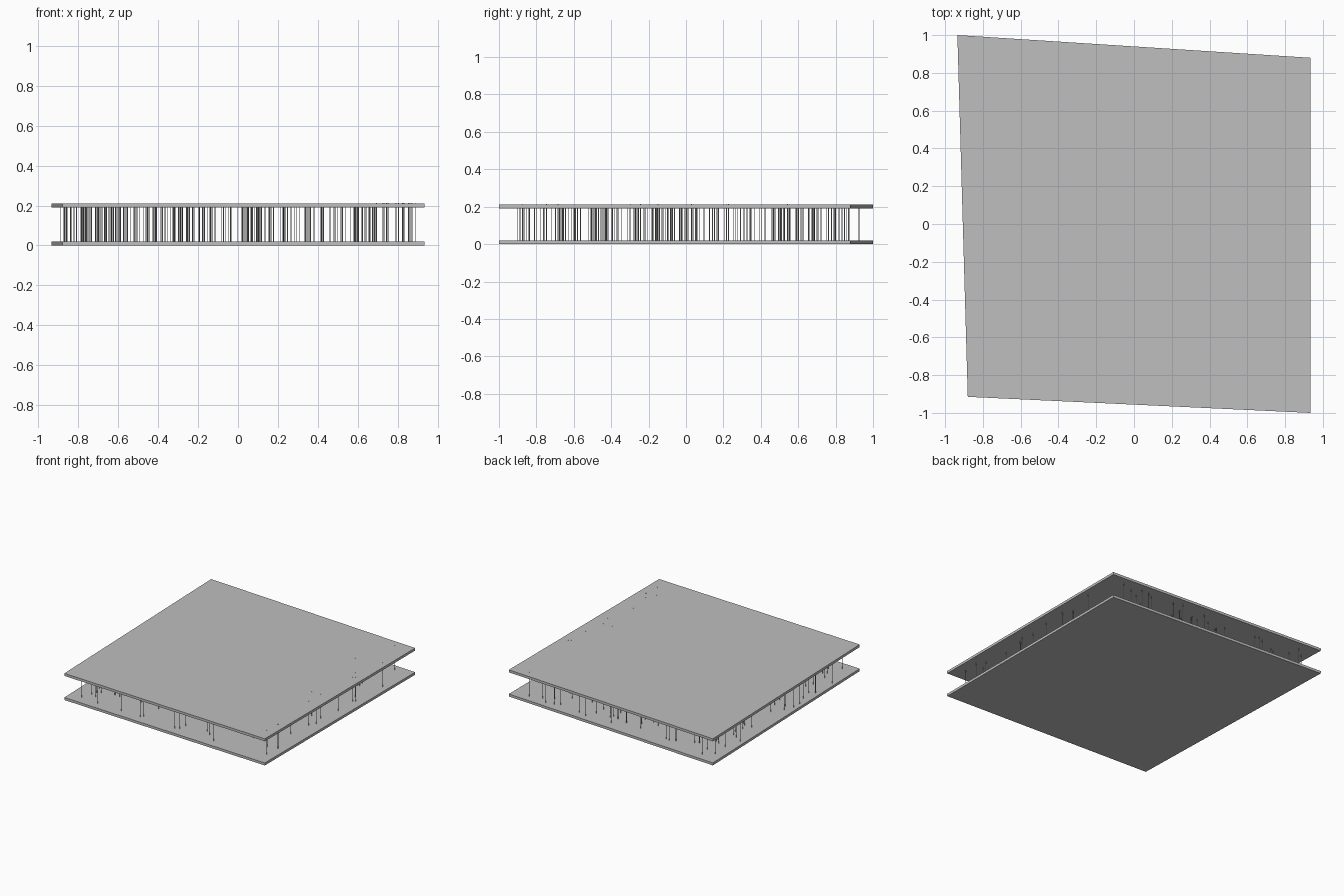
import bpy
import bmesh
import random
from mathutils import Vector, Matrix

cube = bpy.data.objects.get("Cube")
if cube:
    bpy.data.objects.remove(cube, do_unlink=True)

grey = bpy.data.materials.new("concrete grey")
grey.use_nodes = True
colour = (0.52, 0.52, 0.52, 1)
grey.diffuse_color = colour
grey.node_tree.nodes["Principled BSDF"].inputs["Base Color"].default_value = colour

# Plan outline shared by both slabs, counter-clockwise
OUTLINE = [Vector(p) for p in ((-0.88, -0.915), (0.935, -1), (0.935, 0.88), (-0.935, 1))]
THICK = 0.02
TOP = 0.211


def finish(name, bm):
    mesh = bpy.data.meshes.new(name)
    bm.to_mesh(mesh)
    bm.free()
    mesh.materials.append(grey)
    obj = bpy.data.objects.new(name, mesh)
    bpy.context.collection.objects.link(obj)
    return obj


def slab(name, base):
    bm = bmesh.new()
    face = bm.faces.new([bm.verts.new((p.x, p.y, base)) for p in OUTLINE])
    side = bmesh.ops.extrude_face_region(bm, geom=[face])["geom"]
    verts = [v for v in side if isinstance(v, bmesh.types.BMVert)]
    bmesh.ops.translate(bm, verts=verts, vec=(0, 0, THICK))
    bmesh.ops.recalc_face_normals(bm, faces=bm.faces)
    return finish(name, bm)


def plan_point(u, v):
    front = OUTLINE[0].lerp(OUTLINE[1], u)
    back = OUTLINE[3].lerp(OUTLINE[2], u)
    return front.lerp(back, v)


slab("lower_slab", 0)
slab("upper_slab", TOP - THICK)

# Thin scattered rods; those towards +x just pierce the upper slab
random.seed(7)
bm = bmesh.new()
for _ in range(220):
    p = plan_point(random.uniform(0.015, 0.985), random.uniform(0.02, 0.98))
    low = THICK / 2
    high = TOP + (p.x - 0.65) * 0.012
    bmesh.ops.create_cone(
        bm, cap_ends=True, segments=8, radius1=0.002, radius2=0.002, depth=high - low,
        matrix=Matrix.Translation((p.x, p.y, (low + high) / 2)))
finish("connecting_rods", bm)
